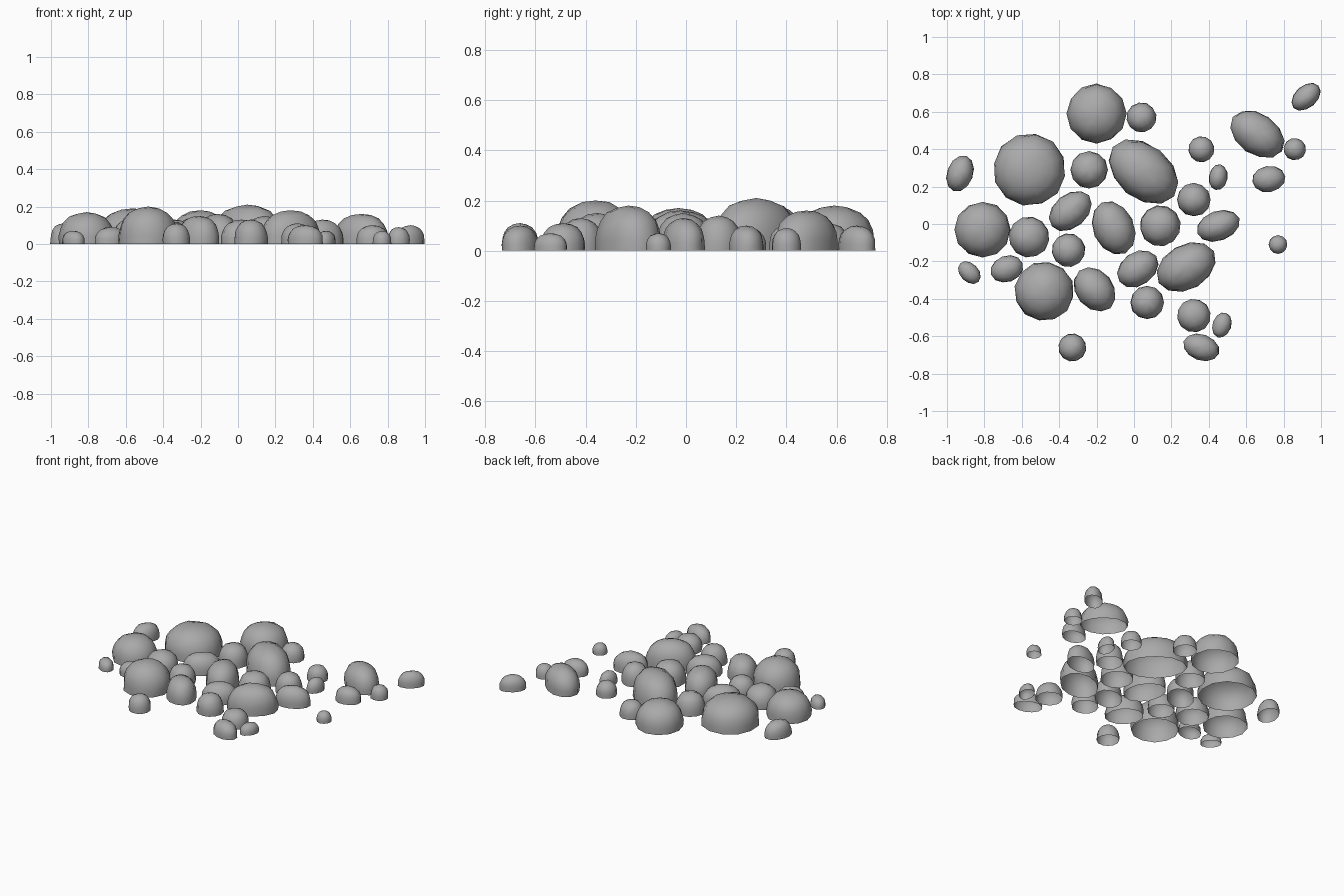
import bpy
import bmesh
import math
import random

random.seed(4)

# Remove the default object
default_cube = bpy.data.objects.get("Cube")
if default_cube:
    bpy.data.objects.remove(default_cube)

# One plain stone colour
GREY = (0.4, 0.4, 0.4, 1)
stone_grey = bpy.data.materials.new("stone_grey")
stone_grey.diffuse_color = GREY
stone_grey.use_nodes = True
for node in stone_grey.node_tree.nodes:
    if node.type == "BSDF_PRINCIPLED":
        node.inputs["Base Color"].default_value = GREY
        node.inputs["Roughness"].default_value = 0.9

# Half profile of a cobble: (radius, height), steep sides and a rounded crown
PROFILE = [(1, 0), (1, .25), (.96, .47), (.85, .68), (.65, .86), (.35, .97)]
SIDES = 12


def add_stone(name, x, y, length, width, angle, height):
    """Open-bottomed cobble with a slightly uneven crown, resting on the ground."""
    bm = bmesh.new()
    turn = math.radians(angle)
    rings = []
    for radius, level in PROFILE:
        ring = []
        for side in range(SIDES):
            around = math.tau * side / SIDES
            wobble = radius * random.uniform(.97, 1.01)
            lift = level * random.uniform(.96, 1.0)
            along = length * wobble * math.cos(around)
            across = width * wobble * math.sin(around)
            ring.append(bm.verts.new((
                along * math.cos(turn) - across * math.sin(turn),
                along * math.sin(turn) + across * math.cos(turn),
                height * lift)))
        rings.append(ring)

    # Walls between neighbouring rings, then a fan closing the crown
    for lower, upper in zip(rings, rings[1:]):
        for side in range(SIDES):
            after = (side + 1) % SIDES
            bm.faces.new((lower[side], lower[after], upper[after], upper[side]))
    crown = bm.verts.new((0, 0, height))
    for side in range(SIDES):
        bm.faces.new((rings[-1][side], rings[-1][(side + 1) % SIDES], crown))

    for face in bm.faces:
        face.smooth = True
    mesh = bpy.data.meshes.new(name)
    bm.to_mesh(mesh)
    bm.free()
    mesh.materials.append(stone_grey)
    stone = bpy.data.objects.new(name, mesh)
    stone.location = (x, y, 0)
    bpy.context.collection.objects.link(stone)


# Round stones: x, y, radius, height
ROUND_STONES = [
    (-.2, .59, .16, .18), (.04, .57, .08, .11), (-.56, .29, .195, .19),
    (-.24, .29, .1, .14), (.36, .4, .07, .1), (.86, .4, .06, .09),
    (.32, .13, .09, .14), (.14, -.01, .11, .15), (-.56, -.07, .11, .14),
    (-.81, -.03, .15, .17), (-.35, -.14, .09, .12), (-.48, -.36, .16, .2),
    (.07, -.42, .09, .13), (.32, -.49, .09, .11), (-.33, -.66, .075, .11),
    (.77, -.11, .05, .07),
]

# Oval stones: x, y, half length, half width, turn in degrees, height
OVAL_STONES = [
    (.05, .28, .21, .145, -39, .21), (-.93, .27, .1, .07, 70, .11),
    (.45, .25, .07, .05, 80, .09), (.66, .48, .16, .11, -35, .16),
    (.92, .68, .09, .06, 42, .1), (.72, .24, .09, .07, 10, .1),
    (.45, -.01, .12, .08, 20, .13), (-.11, -.02, .15, .11, -65, .16),
    (-.34, .07, .13, .09, 40, .13), (-.88, -.26, .07, .05, -45, .07),
    (-.68, -.24, .09, .07, 20, .09), (-.21, -.35, .13, .1, -50, .15),
    (.02, -.24, .12, .09, 35, .13), (.28, -.23, .17, .12, 30, .18),
    (.47, -.54, .07, .05, 70, .07), (.36, -.66, .1, .07, -20, .1),
]

for number, (x, y, radius, height) in enumerate(ROUND_STONES):
    add_stone(f"round_stone_{number}", x, y, radius, radius, number * 10, height)

for number, (x, y, length, width, angle, height) in enumerate(OVAL_STONES):
    add_stone(f"oval_stone_{number}", x, y, length, width, angle, height)
